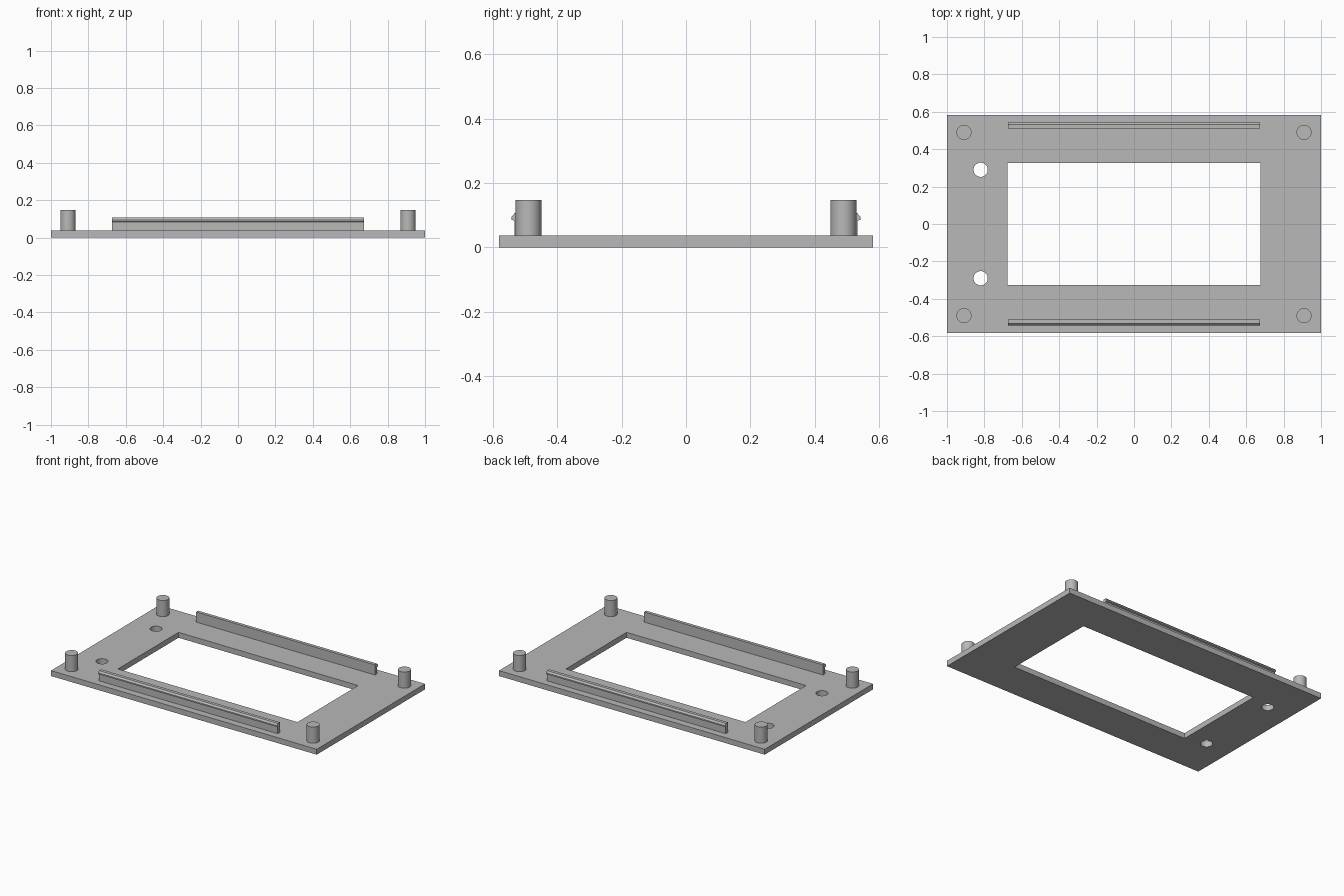
import bpy
import bmesh
from math import radians
from mathutils import Matrix

if "Cube" in bpy.data.objects:
    bpy.data.objects.remove(bpy.data.objects["Cube"], do_unlink=True)

THICK = 0.037

# Single grey plastic
grey = bpy.data.materials.new("grey plastic")
grey.use_nodes = True
colour = (0.48, 0.48, 0.48, 1)
grey.diffuse_color = colour
grey.node_tree.nodes["Principled BSDF"].inputs["Base Color"].default_value = colour


def make_object(name, bm):
    bmesh.ops.recalc_face_normals(bm, faces=bm.faces)
    mesh = bpy.data.meshes.new(name)
    bm.to_mesh(mesh)
    bm.free()
    mesh.materials.append(grey)
    obj = bpy.data.objects.new(name, mesh)
    bpy.context.collection.objects.link(obj)
    return obj


def box(name, size, z):
    bm = bmesh.new()
    bmesh.ops.create_cube(bm, size=1, matrix=Matrix.Translation((0, 0, z)) @ Matrix.Diagonal((*size, 1)))
    return make_object(name, bm)


def cylinder(name, x, y, radius, bottom, top):
    bm = bmesh.new()
    bmesh.ops.create_cone(bm, cap_ends=True, segments=48, radius1=radius, radius2=radius,
                          depth=top - bottom, matrix=Matrix.Translation((x, y, (top + bottom) / 2)))
    return make_object(name, bm)


def smooth(obj):
    bpy.ops.object.select_all(action="DESELECT")
    obj.select_set(True)
    bpy.context.view_layer.objects.active = obj
    bpy.ops.object.shade_smooth_by_angle(angle=radians(30))


# Base plate with a window and two round holes
plate = box("base_plate", (2, 1.164, THICK), THICK / 2)
cutters = [box("window_cutter", (1.352, 0.652, 0.2), THICK / 2)]
for y in (-0.29, 0.29):
    cutters.append(cylinder("hole_cutter", -0.82, y, 0.038, -0.1, 0.1))
for cutter in cutters:
    cutter.hide_render = True
    cut = plate.modifiers.new(cutter.name, "BOOLEAN")
    cut.operation = "DIFFERENCE"
    cut.solver = "EXACT"
    cut.object = cutter
    bpy.context.view_layer.objects.active = plate
    bpy.ops.object.modifier_apply(modifier=cut.name)
    bpy.data.objects.remove(cutter, do_unlink=True)
smooth(plate)

# Corner pegs
for x, side in ((-0.909, "right"), (0.909, "left")):
    for y, end in ((-0.49, "front"), (0.49, "back")):
        smooth(cylinder(f"{end}_{side}_peg", x, y, 0.04, THICK - 0.005, 0.147))

# Long clip rails with an outward hooked lip
PROFILE = [(0.511, THICK - 0.005), (0.534, THICK - 0.005), (0.534, 0.082),
           (0.543, 0.086), (0.543, 0.095), (0.533, 0.106), (0.511, 0.106)]
for direction, end in ((-1, "front"), (1, "back")):
    bm = bmesh.new()
    section = bm.faces.new([bm.verts.new((-0.673, direction * y, z)) for y, z in PROFILE])
    grown = bmesh.ops.extrude_face_region(bm, geom=[section], use_keep_orig=True)
    new_verts = [v for v in grown["geom"] if isinstance(v, bmesh.types.BMVert)]
    bmesh.ops.translate(bm, verts=new_verts, vec=(1.346, 0, 0))
    make_object(f"{end}_clip_rail", bm)
